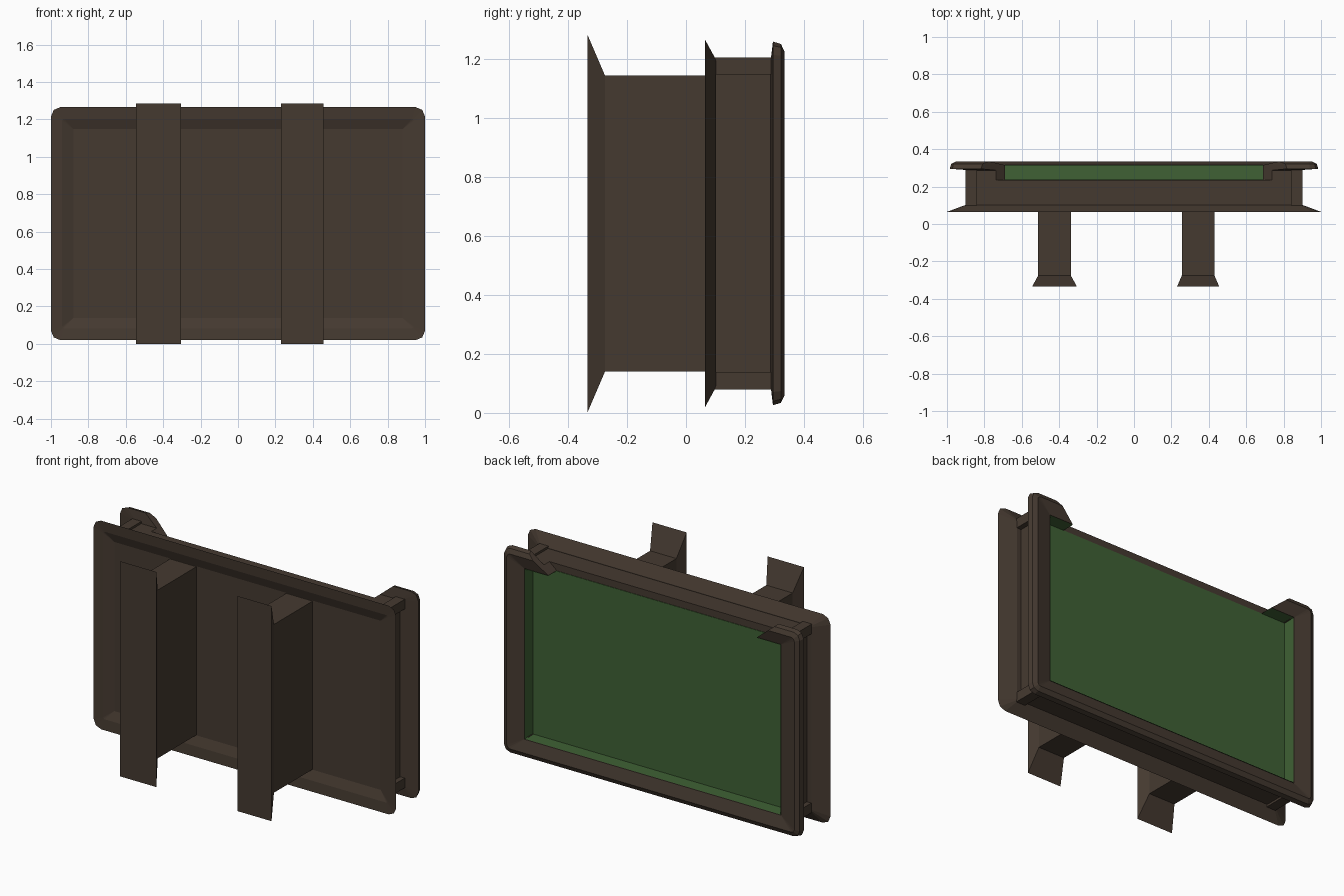
import bpy, bmesh

if "Cube" in bpy.data.objects:
    bpy.data.objects.remove(bpy.data.objects["Cube"])

ZC = 0.643  # height of the panel centre


def material(name, rgb):
    m = bpy.data.materials.new(name)
    m.diffuse_color = (*rgb, 1)
    m.use_nodes = True
    m.node_tree.nodes["Principled BSDF"].inputs["Base Color"].default_value = m.diffuse_color
    return m


brown = material("dark_brown", (0.06, 0.042, 0.03))
green = material("board_green", (0.05, 0.12, 0.035))


def outline(hx, hz, y, c, gap=None):
    """Rectangle with clipped corners; gap = half width left open in the top edge."""
    k = 0.3 * c
    quarter = [(hx - c, hz), (hx - k, hz - k), (hx, hz - c)]
    tr, br = quarter, [(x, -z) for x, z in reversed(quarter)]
    pts = tr + br + [(-x, z) for x, z in reversed(tr + br)]
    if gap is not None:
        pts = [(gap, hz)] + pts + [(-gap, hz)]
    return [(x, y, z + ZC) for x, z in pts]


def skin(name, loops, mat, ring=True, closed_profile=False, caps=(), ends=False):
    bm = bmesh.new()
    rows = [[bm.verts.new(p) for p in lp] for lp in loops]
    n = len(rows[0])
    pairs = list(zip(rows, rows[1:]))
    if closed_profile:
        pairs.append((rows[-1], rows[0]))
    for a, b in pairs:
        for i in range(n if ring else n - 1):
            j = (i + 1) % n
            bm.faces.new((a[i], a[j], b[j], b[i]))
    for i in caps:
        bm.faces.new(rows[i])
    if ends:
        bm.faces.new([r[0] for r in rows])
        bm.faces.new([r[-1] for r in rows])
    bmesh.ops.remove_doubles(bm, verts=bm.verts, dist=1e-5)
    bmesh.ops.recalc_face_normals(bm, faces=bm.faces)
    me = bpy.data.meshes.new(name)
    bm.to_mesh(me)
    bm.free()
    me.materials.append(mat)
    ob = bpy.data.objects.new(name, me)
    bpy.context.collection.objects.link(ob)
    return ob


def rect(x0, x1, z0, z1, y):
    return [(x0, y, z0), (x1, y, z0), (x1, y, z1), (x0, y, z1)]


# Flared front plate with a shallow dished face
skin("front_plate", [
    outline(0.88, 0.505, 0.09, 0),
    outline(0.94, 0.56, 0.07, 0.01),
    outline(1.0, 0.623, 0.065, 0.05),
    outline(0.90, 0.555, 0.102, 0.01),
], brown, caps=(0, 3))

# Body between the front plate and the back frame
skin("body", [outline(0.87, 0.55, y, 0) for y in (0.095, 0.235)], brown, caps=(0, 1))

# Back frame, open along the middle of the top edge, with slanted arm ends
profile = [(0.848, 0.51, 0.234, 0), (0.87, 0.55, 0.234, 0), (0.87, 0.55, 0.287, 0),
           (0.985, 0.617, 0.295, 0.045), (0.977, 0.609, 0.322, 0.04),
           (0.95, 0.582, 0.335, 0.02), (0.848, 0.51, 0.315, 0)]
skin("back_frame",
     [outline(hx, hz, y, c, 0.69 + (hz - 0.51) * 1.2) for hx, hz, y, c in profile],
     brown, ring=False, closed_profile=True, ends=True)

# Green board and the lining of its recess
skin("board_lining", [outline(0.845, 0.507, y, 0, 0.69) for y in (0.316, 0.238)],
     green, ring=False)
skin("board", [outline(0.846, 0.508, y, 0) for y in (0.23, 0.238)], green, caps=(0, 1))

# Corner blocks joining plate and frame
for sx in (-1, 1):
    for sz, label in ((-1, "lower"), (1, "upper")):
        xs = sorted((sx * 0.84, sx * 0.90))
        zs = sorted((ZC + sz * 0.505, ZC + sz * 0.563))
        side = "left" if sx < 0 else "right"
        skin(f"corner_block_{label}_{side}",
             [rect(*xs, *zs, y) for y in (0.095, 0.295)], brown, caps=(0, 1))

# Mounting posts with flared feet
for name, xc in (("left_post", -0.425), ("right_post", 0.343)):
    w = 0.087
    f = 0.12 if xc < 0 else 0.113
    skin(name, [
        rect(xc - f, xc + f, 0, 1.285, -0.335),
        rect(xc - w, xc + w, 0.14, 1.145, -0.275),
        rect(xc - w, xc + w, 0.14, 1.145, 0.098),
    ], brown, caps=(0, 2))
